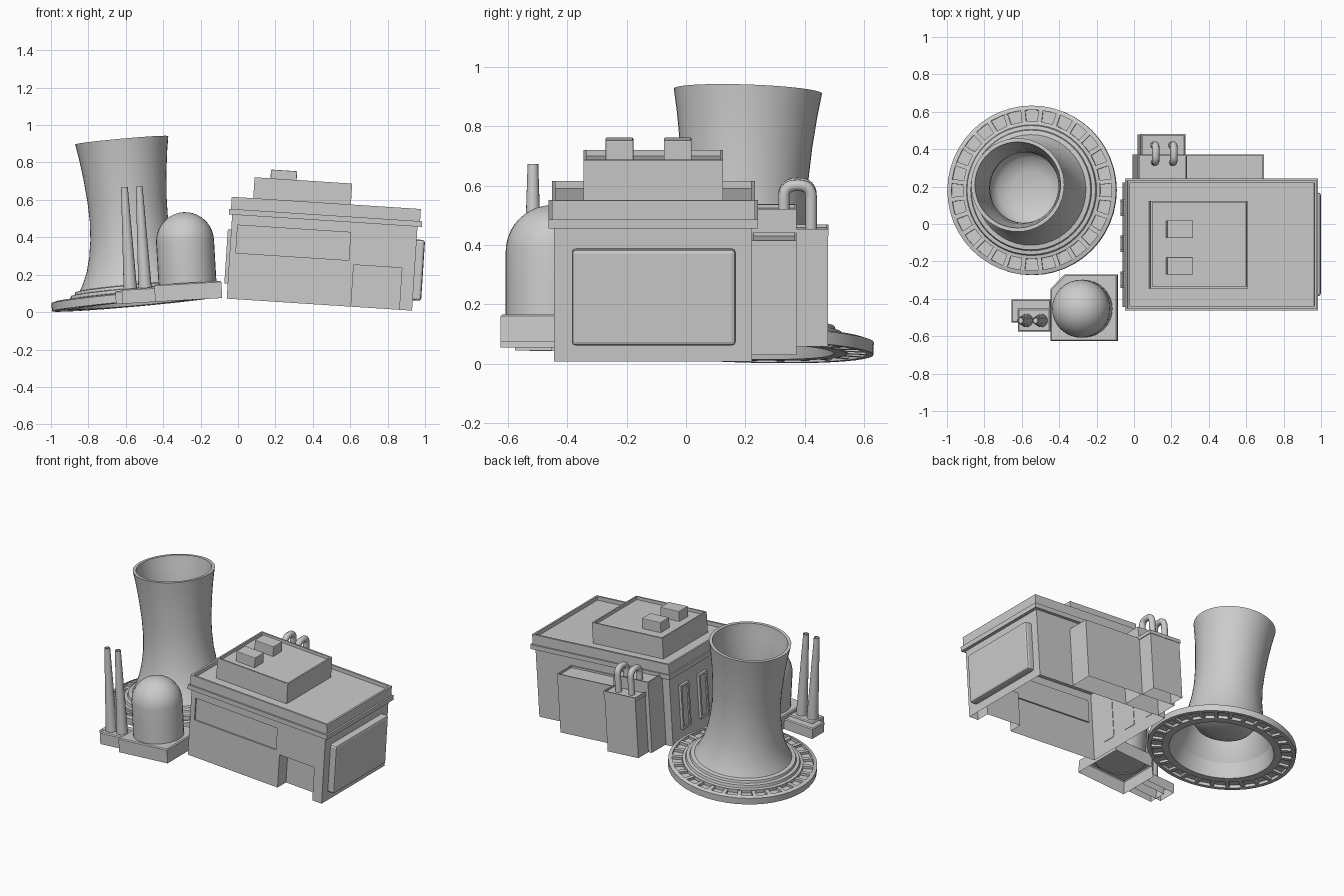
import bpy, bmesh, math
from mathutils import Matrix, Vector

if "Cube" in bpy.data.objects:
    bpy.data.objects.remove(bpy.data.objects["Cube"])


def finish(name, bm, M, smooth=None):
    bmesh.ops.recalc_face_normals(bm, faces=bm.faces)
    me = bpy.data.meshes.new(name)
    bm.to_mesh(me)
    bm.free()
    if smooth:
        for p in me.polygons:
            p.use_smooth = True
        me.set_sharp_from_angle(angle=math.radians(smooth))
    ob = bpy.data.objects.new(name, me)
    ob.matrix_world = M
    bpy.context.collection.objects.link(ob)
    return ob


def open_bottom(bm):
    low = min(v.co.z for v in bm.verts) + 1e-4
    faces = [f for f in bm.faces if all(v.co.z < low for v in f.verts)]
    bmesh.ops.delete(bm, geom=faces, context='FACES')


def box(name, x, y, z, M, rim=0, drop=0.02, bevel=0, hollow=False):
    """Box from (min, max) ranges; rim > 0 leaves a parapet around a sunken top."""
    bm = bmesh.new()
    bmesh.ops.create_cube(bm, size=1)
    for v in bm.verts:
        for i, (a, b) in enumerate((x, y, z)):
            v.co[i] = b if v.co[i] > 0 else a
    if rim:
        bm.normal_update()
        top = max(bm.faces, key=lambda f: f.calc_center_median().z)
        bmesh.ops.inset_region(bm, faces=[top], thickness=rim)
        inner = bmesh.ops.extrude_face_region(bm, geom=[top])
        bmesh.ops.delete(bm, geom=[top], context='FACES_ONLY')
        for g in inner['geom']:
            if isinstance(g, bmesh.types.BMVert):
                g.co.z -= drop
    if bevel:
        bmesh.ops.bevel(bm, geom=bm.edges[:], offset=bevel, segments=2,
                        profile=0.5, affect='EDGES')
    if hollow:
        open_bottom(bm)
    return finish(name, bm, M)


def lathe(name, prof, M, steps=48, smooth=30):
    bm = bmesh.new()
    vs = [bm.verts.new((r, 0, z)) for r, z in prof]
    es = [bm.edges.new(p) for p in zip(vs, vs[1:])]
    bmesh.ops.spin(bm, geom=vs + es, cent=(0, 0, 0), axis=(0, 0, 1),
                   angle=2 * math.pi, steps=steps, use_duplicate=False)
    bmesh.ops.remove_doubles(bm, verts=bm.verts, dist=1e-5)
    return finish(name, bm, M, smooth)


def cut(ob, cutter):
    """Subtract the cutter, bake the result and drop the cutter."""
    mod = ob.modifiers.new("cut", 'BOOLEAN')
    mod.object = cutter
    mod.operation = 'DIFFERENCE'
    mod.solver = 'EXACT'
    bpy.context.view_layer.update()
    dg = bpy.context.evaluated_depsgraph_get()
    me = bpy.data.meshes.new_from_object(ob.evaluated_get(dg))
    ob.modifiers.clear()
    ob.data = me
    bpy.data.objects.remove(cutter)


# Cooling tower, leaning left and slightly back
up = Vector((-0.090, 0.034, 1)).normalized()
T = Matrix.Translation((-0.543, 0.179, 0.045)) @ \
    Vector((0, 0, 1)).rotation_difference(up).to_matrix().to_4x4()
lathe("tower_base_ring", [
    (.295, .094), (.31, .03), (.32, 0), (.365, 0), (.365, .02), (.43, .02), (.43, 0),
    (.453, 0), (.453, .043), (.43, .05), (.43, .03), (.368, .03), (.368, .052),
    (.35, .055), (.345, .072), (.325, .075), (.32, .09), (.295, .094)], T)
# Outer skin is open below; the liner ends in a shallow bowl
lathe("tower_shell", [
    (.298, .09), (.278, .125), (.25, .19), (.229, .27), (.215, .36), (.209, .46),
    (.212, .56), (.223, .69), (.237, .80), (.25, .878), (.230, .878), (.228, .86),
    (.217, .80), (.202, .69), (.192, .56), (.189, .46), (.195, .36), (.208, .27),
    (.205, .22), (.17, .17), (.10, .145), (0, .135)], T, smooth=40)
for i in range(28):
    R = T @ Matrix.Rotation((i + .5) * math.tau / 28, 4, 'Z')
    box(f"ring_spoke_{i}", (.36, .435), (-.012, .012), (.004, .047), R)

# Main building, leaning right, open underneath; local x runs along the front
B = Matrix.Translation((-0.06, 0, 0.077)) @ Matrix.Rotation(math.radians(3.7), 4, 'Y')
hall = box("main_hall", (0, .993), (-.445, .222), (-.005, .45), B)
cut(hall, box("doorway_cutter", (.666, .924), (-.6, -.355), (-.1, .219), B))
cut(hall, box("front_panel_cutter", (.033, .638), (-.6, -.435), (.242, .391), B))
bm = bmesh.new()
bm.from_mesh(hall.data)
open_bottom(bm)
bm.to_mesh(hall.data)
bm.free()
box("cornice", (-.018, 1.016), (-.463, .242), (.445, .475), B)
box("roof_parapet", (-.008, 1.005), (-.452, .232), (.475, .54), B, rim=.018, drop=.025)
box("penthouse", (.107, .630), (-.345, .124), (.50, .652), B, rim=.014, drop=.02)
for i, y in enumerate((-.224, -.028)):
    box(f"roof_vent_{i}", (.192, .332), (y - .047, y + .047), (.62, .699), B,
        bevel=.004)

# Side panels
box("right_side_panel", (.96, 1.038), (-.385, .168), (.05, .376), B, bevel=.014)
for i, y in enumerate((.088, -.105, -.297)):
    frame = box(f"left_side_panel_{i}", (-.018, .003), (y - .044, y + .044), (.075, .365), B)
    cut(frame, box(f"left_panel_cutter_{i}", (-.1, -.009), (y - .03, y + .03),
                   (.09, .35), B))

# Rear annexes, open underneath
box("rear_annex", (.311, .731), (.222, .372), (0, .387), B, rim=.01, drop=.012, hollow=True)
box("rear_stair_block", (.052, .311), (.222, .372), (0, .465), B, rim=.01, drop=.012,
    hollow=True)
box("rear_pump_block", (.078, .306), (.372, .478), (0, .375), B, hollow=True)
box("rear_pump_cap", (.072, .311), (.36, .481), (.375, .398), B, rim=.01, drop=.01)

# Arched pipes over the rear blocks
for i, x in enumerate((.142, .239)):
    r, yc, zc = .046, .388, .495
    pts = [(x, yc + r, .36)]
    for k in range(17):                      # squared-off arch
        c, s = math.cos(math.pi * k / 16), math.sin(math.pi * k / 16)
        pts.append((x, yc + r * math.copysign(abs(c) ** .75, c), zc + r * abs(s) ** .75))
    pts.append((x, yc - r, .43))
    cu = bpy.data.curves.new(f"arched_pipe_{i}", 'CURVE')
    cu.dimensions = '3D'
    cu.bevel_depth = .02
    cu.bevel_resolution = 3
    cu.use_fill_caps = True
    sp = cu.splines.new('POLY')
    sp.points.add(len(pts) - 1)
    for p, c in zip(sp.points, pts):
        p.co = (*c, 1)
    ob = bpy.data.objects.new(f"arched_pipe_{i}", cu)
    ob.matrix_world = B @ Matrix.Translation((0, -.012, 0))
    bpy.context.collection.objects.link(ob)

# Reactor dome group, leaning left; plinths are hollow shells
D = Matrix.Translation((-0.262, -0.447, 0.065)) @ Matrix.Rotation(math.radians(-3.3), 4, 'Y')


def plinth(name, outline, z1, lip=.006):
    bm = bmesh.new()
    rings = []
    for z, s in ((0, 0), (z1 - lip, 0), (z1, lip)):
        cx = sum(p[0] for p in outline) / len(outline)
        cy = sum(p[1] for p in outline) / len(outline)
        rings.append([bm.verts.new((x - math.copysign(s, x - cx),
                                    y - math.copysign(s, y - cy), z)) for x, y in outline])
    n = len(outline)
    for a, b in zip(rings, rings[1:]):
        for i in range(n):
            bm.faces.new((a[i], a[(i + 1) % n], b[(i + 1) % n], b[i]))
    bm.faces.new(rings[-1])
    return finish(name, bm, D)


def rect(x0, x1, y0, y1):
    return [(x0, y0), (x1, y0), (x1, y1), (x0, y1)]


plinth("dome_plinth", [(-.181, -.178), (.178, -.178), (.178, .178), (-.105, .178),
                       (-.181, .10)], .092)
plinth("stack_plinth_rear", rect(-.391, -.181, -.08, .044), .07)
plinth("stack_plinth_front", rect(-.355, -.181, -.129, -.006), .078)
dome = [(.155, .085), (.155, .20)]
dome += [(.155 * math.cos(a), .313 + .157 * math.sin(a))
         for a in (math.pi / 2 * k / 10 for k in range(10))] + [(0, .47)]
lathe("reactor_dome", dome, D @ Matrix.Translation((-.003, -.006, 0)), 32)

# Twin smokestacks
for i, x in enumerate((-.310, -.231)):
    lathe(f"smokestack_{i}", [(.036, .07), (.018, .622), (.013, .622),
                              (.013, .58), (0, .58)],
          D @ Matrix.Translation((x, -.069, 0)), 16)
